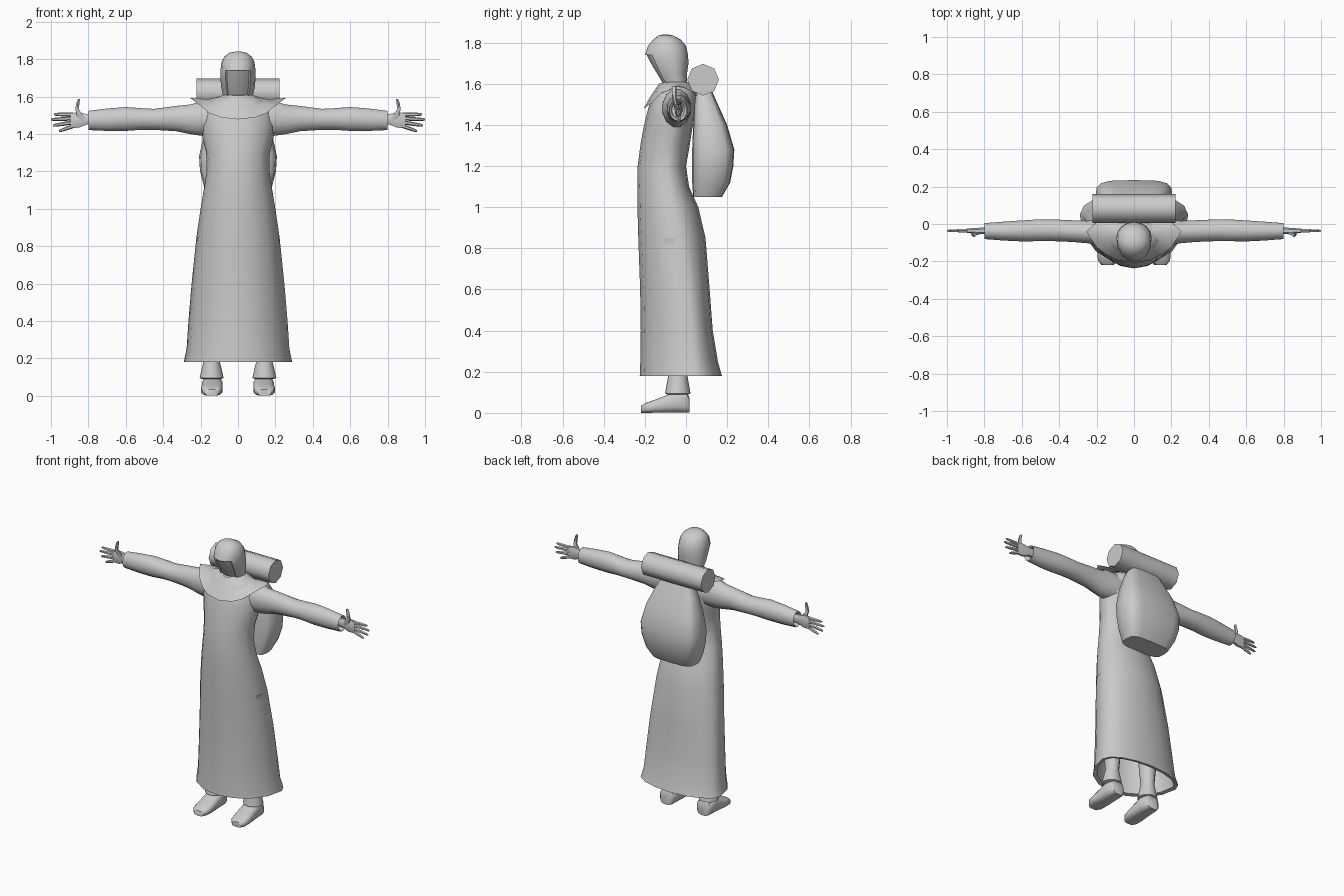
import bpy, bmesh, math
from mathutils import Vector


def curve(v, p):
    return math.copysign(abs(v) ** p, v)


def sec(z, half, front, mid, back, cx=0, n=16, p=1.0):
    """Horizontal ring, widest at y=mid, with separate front and back depth."""
    pts = []
    for i in range(n):
        a = 2 * math.pi * i / n - math.pi / 2
        c, s = curve(math.cos(a), p), curve(math.sin(a), p)
        if abs(math.cos(a)) < 1e-6:
            c = 0
        pts.append(Vector((cx + half * c, mid + s * ((back - mid) if s > 0 else (mid - front)), z)))
    return pts


def ring_x(x, cy, cz, ry, rz, n=12, p=1.0):
    """Upright ring facing along x."""
    return [Vector((x, cy + ry * curve(math.cos(t), p), cz + rz * curve(math.sin(t), p)))
            for t in (2 * math.pi * (i + .5) / n for i in range(n))]


def ring_y(y, cx, half, h, n=12, p=.65):
    """Upright ring facing along y, resting on the ground."""
    return [Vector((cx + half * curve(math.cos(t), p), y, h / 2 + h / 2 * curve(math.sin(t), p)))
            for t in (2 * math.pi * (i + .5) / n for i in range(n))]


def loft(name, rings, mirror=False, caps=True, angle=50, edit=None):
    bm = bmesh.new()
    vs = [[bm.verts.new(p) for p in r] for r in rings]
    n = len(rings[0])
    for a, b in zip(vs, vs[1:]):
        for i in range(n):
            j = (i + 1) % n
            bm.faces.new((a[i], a[j], b[j], b[i]))
    if caps:
        bm.faces.new(vs[0][::-1])
        bm.faces.new(vs[-1])
    bmesh.ops.recalc_face_normals(bm, faces=bm.faces)
    if edit:
        edit(bm)
    me = bpy.data.meshes.new(name)
    bm.to_mesh(me)
    bm.free()
    me.polygons.foreach_set("use_smooth", [True] * len(me.polygons))
    me.set_sharp_from_angle(angle=math.radians(angle))
    ob = bpy.data.objects.new(name, me)
    bpy.context.collection.objects.link(ob)
    if mirror:
        ob.modifiers.new("Mirror", 'MIRROR').use_mirror_merge = False
    return ob


# Robe: inner lining first, then hem, skirt, waist, chest and shoulders
loft("robe", [sec(*r) for r in [
    (.85, .19, -.20, -.04, .06), (.40, .24, -.195, .02, .105), (.185, .265, -.2, .05, .15),
    (.18, .29, -.225, .05, .175), (.25, .275, -.222, .04, .155), (.40, .265, -.22, .03, .13),
    (.60, .248, -.223, .01, .115), (.85, .222, -.232, -.03, .095), (1.0, .20, -.236, -.06, .06),
    (1.1, .183, -.237, -.08, .015), (1.2, .168, -.235, -.09, .0), (1.3, .17, -.222, -.08, .018),
    (1.38, .19, -.208, -.06, .03), (1.45, .20, -.192, -.05, .045), (1.52, .19, -.172, -.05, .05),
    (1.57, .15, -.15, -.05, .05), (1.61, .08, -.11, -.05, .01)]])

# Sleeves
loft("sleeve", [ring_x(*r) for r in [
    (.10, -.045, 1.48, .075, .09), (.20, -.045, 1.483, .07, .095), (.25, -.043, 1.478, .062, .083),
    (.33, -.038, 1.482, .06, .07), (.45, -.033, 1.478, .06, .058), (.52, -.034, 1.48, .06, .06),
    (.60, -.037, 1.48, .058, .066), (.70, -.038, 1.476, .052, .062), (.80, -.038, 1.472, .044, .053),
    (.795, -.038, 1.472, .036, .045), (.76, -.038, 1.472, .03, .04)]], mirror=True)

# Hands
loft("palm", [ring_x(*r, n=8, p=.8) for r in [
    (.75, -.036, 1.478, .02, .027), (.81, -.036, 1.478, .018, .03),
    (.85, -.037, 1.474, .017, .043), (.895, -.036, 1.472, .011, .043)]], mirror=True)
for k, (z0, x1, z1) in enumerate([(1.503, .985, 1.505), (1.483, 1.0, 1.477),
                                  (1.462, .99, 1.445), (1.442, .957, 1.415)]):
    x0 = .88
    loft(f"finger_{k + 1}", [ring_x(x0 + t * (x1 - x0), -.036, z0 + t * (z1 - z0), r * .9, r, n=6)
                             for t, r in [(0, .011), (.5, .0105), (.9, .008), (1, .004)]], mirror=True)
loft("thumb", [sec(z, h, y - .011, y, y + .011, cx=x, n=6) for z, h, y, x in [
    (1.465, .022, -.042, .825), (1.50, .02, -.05, .845), (1.53, .011, -.056, .86),
    (1.56, .01, -.058, .857), (1.588, .006, -.057, .85)]], mirror=True)


# Hood with a slightly recessed face opening
def face_opening(bm):
    faces = [f for f in bm.faces if len(f.verts) == 4 and all(
        abs(v.co.x) < .07 and 1.59 < v.co.z < 1.745 and v.co.y < -.085 for v in f.verts)]
    if faces:
        bmesh.ops.inset_region(bm, faces=faces, thickness=.004, depth=-.008)


loft("hood", [sec(*r) for r in [
    (1.56, .075, -.10, -.03, .02), (1.60, .078, -.12, -.045, .005), (1.65, .09, -.15, -.06, .005),
    (1.70, .094, -.18, -.07, .012), (1.74, .094, -.2, -.08, .01), (1.785, .088, -.185, -.09, .0),
    (1.815, .072, -.16, -.095, -.025), (1.834, .045, -.137, -.1, -.06),
    (1.84, .015, -.11, -.1, -.085)]], edit=face_opening, angle=40)

# Shoulder collar: half outline from the front point round to the back, then mirrored
half = [(0, -.207, 1.478), (.09, -.193, 1.488), (.15, -.163, 1.51), (.20, -.125, 1.55),
        (.255, -.04, 1.592), (.20, .01, 1.575), (.11, .055, 1.54), (0, .06, 1.52)]
outer = [Vector(p) for p in half] + [Vector((-x, y, z)) for x, y, z in half[-2:0:-1]]
middle = [Vector((v.x * .62, -.05 + (v.y + .05) * .82, v.z * .5 + .79)) for v in outer]
inner = [Vector((v.x * .32, -.05 + (v.y + .05) * .5, 1.605)) for v in outer]
loft("collar", [outer, middle, inner], caps=False)

# Backpack and bedroll
loft("backpack", [sec(*r, n=16, p=.5) for r in [
    (1.05, .15, .035, .1, .175), (1.12, .182, .03, .12, .215), (1.20, .203, .03, .13, .23),
    (1.28, .208, .03, .13, .235), (1.40, .182, .035, .12, .2), (1.50, .142, .04, .1, .155),
    (1.58, .10, .05, .09, .12)]])
loft("bedroll", [[Vector((x, .083 + .077 * math.cos(k * math.pi / 4), 1.62 + .077 * math.sin(k * math.pi / 4)))
                  for k in range(8)] for x in (-.222, .222)])

# Legs, trouser cuffs and shoes
loft("leg", [sec(z, h, y - d, y, y + d, cx=.14, n=12) for z, h, d, y in [
    (.06, .04, .045, -.04), (.20, .042, .046, -.04), (.35, .055, .06, -.04),
    (.50, .06, .065, -.045), (.85, .08, .085, -.06)]], mirror=True)
loft("trouser_cuff", [sec(z, h, y - d, y, y + d, cx=.141, n=12) for z, h, d, y in [
    (.09, .05, .05, -.04), (.095, .064, .062, -.04), (.14, .054, .054, -.04),
    (.18, .044, .047, -.04)]], mirror=True)
loft("shoe", [ring_y(y, cx, h, t) for y, cx, h, t in [
    (.018, .137, .04, .07), (.008, .137, .05, .095), (-.05, .137, .055, .105), (-.10, .138, .056, .085),
    (-.15, .14, .058, .065), (-.195, .141, .053, .05), (-.218, .141, .035, .035)]], mirror=True)
